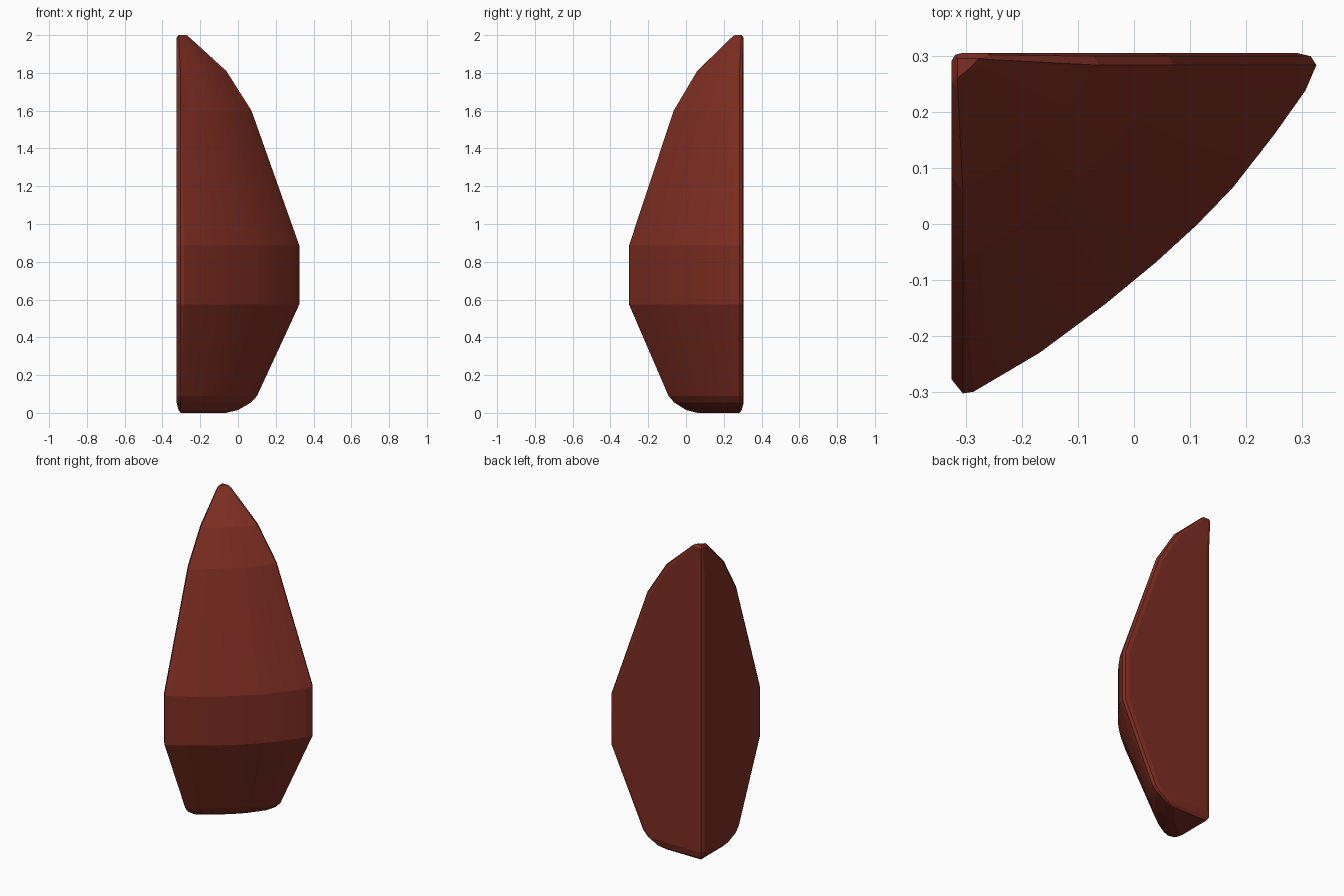
import bpy, bmesh, math

if "Cube" in bpy.data.objects:
    bpy.data.objects.remove(bpy.data.objects["Cube"])

# back corner where the two flat faces meet; overall x and y reach from it
CX, CY, LX, LY = -0.325, 0.305, 0.65, 0.61

# curved front edge, as fractions of the reach away from the corner
ARC = [(0.0, 0.995), (0.06, 0.99), (0.24, 0.877), (0.42, 0.735), (0.56, 0.612),
       (0.67, 0.505), (0.77, 0.395), (0.885, 0.238), (0.97, 0.11), (1.0, 0.0)]

# height, section scale, inset of the back faces
LEVELS = [(0, 0.40, 0.022), (0.015, 0.50, 0.01), (0.055, 0.605, 0), (0.09, 0.655, 0),
          (0.575, 1, 0), (0.885, 1, 0), (1.6, 0.61, 0), (1.81, 0.405, 0),
          (1.985, 0.11, 0), (2.0, 0.08, 0.01)]


def section(s, inset):
    k = min(1, s / 0.2)
    ex, ey = LX * s, LY * s
    # chamfered back corner, then the chamfered front-left edge
    pts = [(0.035 * k, 0), (0.012 * k, 0.006 * k), (0, 0.025 * k), (0, ey - 0.028 * k)]
    # curved front
    pts += [(max(u * ex, 0.02 * k), max(v * ey, 0.022 * k)) for u, v in ARC]
    # chamfered right edge
    pts += [(ex - 0.01 * k, 0.006 * k), (ex - 0.036 * k, 0)]
    return [(CX + max(x, inset), CY - max(y, inset)) for x, y in pts]


# loft the sections into one closed shell
bm = bmesh.new()
rings = [[bm.verts.new((x, y, z)) for x, y in section(s, i)] for z, s, i in LEVELS]
n = len(rings[0])
for a, b in zip(rings, rings[1:]):
    for j in range(n):
        m = (j + 1) % n
        bm.faces.new((a[j], a[m], b[m], b[j]))
bm.faces.new(rings[0])
bm.faces.new(rings[-1])
bmesh.ops.remove_doubles(bm, verts=bm.verts, dist=0.0005)
bmesh.ops.recalc_face_normals(bm, faces=bm.faces)
mesh = bpy.data.meshes.new("wedge_shell")
bm.to_mesh(mesh)
bm.free()

shell = bpy.data.objects.new("wedge_shell", mesh)
bpy.context.collection.objects.link(shell)

# dark red paint
mat = bpy.data.materials.new("dark_red")
mat.diffuse_color = (0.21, 0.027, 0.016, 1)
mat.use_nodes = True
mat.node_tree.nodes["Principled BSDF"].inputs["Base Color"].default_value = mat.diffuse_color
mesh.materials.append(mat)

# smooth round the front, crisp between bands
bpy.context.view_layer.objects.active = shell
shell.select_set(True)
bpy.ops.object.shade_smooth_by_angle(angle=math.radians(10))
